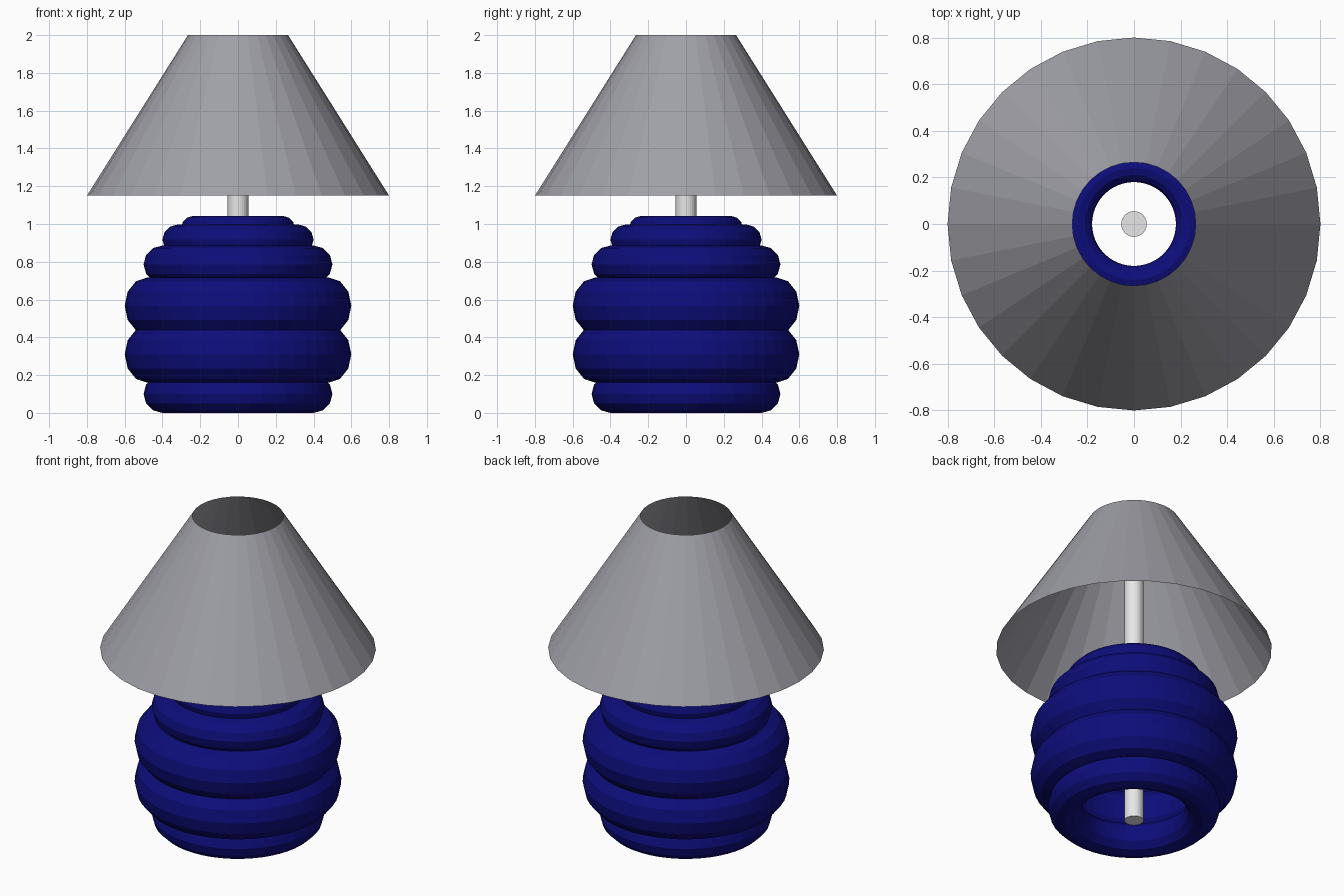
import bpy

if "Cube" in bpy.data.objects:
    bpy.data.objects.remove(bpy.data.objects["Cube"])


def material(name, rgb):
    m = bpy.data.materials.new(name)
    m.diffuse_color = (*rgb, 1)
    m.use_nodes = True
    m.node_tree.nodes["Principled BSDF"].inputs["Base Color"].default_value = m.diffuse_color
    return m


blue = material("navy_blue", (0.004, 0.004, 0.20))
grey = material("shade_grey", (0.35, 0.35, 0.39))
white = material("off_white", (0.8, 0.8, 0.8))


def finish(name, mat):
    ob = bpy.context.object
    ob.name = name
    ob.data.materials.append(mat)
    return ob


# Base: stacked rings (centre height, outer radius, half height)
rings = [(0.10, 0.50, 0.10), (0.31, 0.60, 0.15), (0.567, 0.60, 0.15),
         (0.786, 0.50, 0.10), (0.917, 0.40, 0.08), (0.982, 0.30, 0.06)]
for i, (z, outer, half) in enumerate(rings):
    bpy.ops.mesh.primitive_torus_add(major_radius=outer * 0.8, minor_radius=outer * 0.2,
                                     major_segments=48, minor_segments=12,
                                     location=(0, 0, z))
    ring = finish(f"base_ring_{i + 1}", blue)
    ring.scale.z = half / (outer * 0.2)

# Central rod, running through the hollow base into the shade
ROD_BOTTOM, ROD_TOP = 0.005, 1.74
bpy.ops.mesh.primitive_cylinder_add(vertices=32, radius=0.055, depth=ROD_TOP - ROD_BOTTOM,
                                    location=(0, 0, (ROD_TOP + ROD_BOTTOM) / 2))
finish("rod", white)

# Open conical shade
bpy.ops.mesh.primitive_cone_add(vertices=32, radius1=0.8, radius2=0.265, depth=0.85,
                                end_fill_type='NOTHING', location=(0, 0, 1.575))
finish("lampshade", grey)
